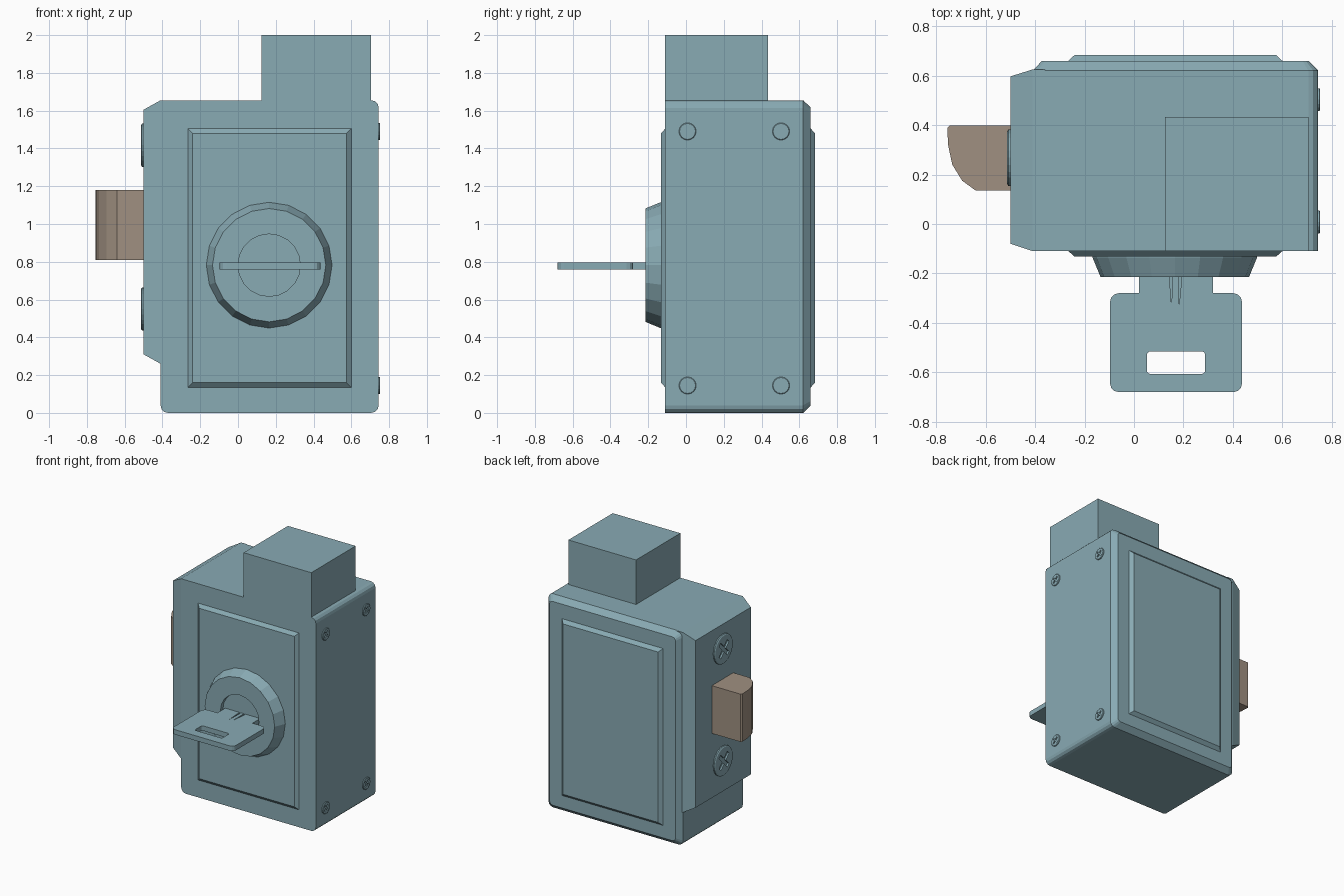
import bpy
import bmesh
from math import cos, sin, pi, radians

if "Cube" in bpy.data.objects:
    bpy.data.objects.remove(bpy.data.objects["Cube"], do_unlink=True)


def make_material(name, color):
    mat = bpy.data.materials.new(name)
    mat.use_nodes = True
    mat.diffuse_color = color
    mat.node_tree.nodes["Principled BSDF"].inputs["Base Color"].default_value = color
    return mat


steel = make_material("blue grey steel", (0.25, 0.405, 0.455, 1))
brass = make_material("dull brass", (0.35, 0.28, 0.22, 1))


# Outline helpers, all in the plane across the loft axis
def rect(u0, u1, v0, v1, inset=0):
    u0, u1, v0, v1 = u0 + inset, u1 - inset, v0 + inset, v1 - inset
    return [(u0, v0), (u1, v0), (u1, v1), (u0, v1)]


def rounded(u0, u1, v0, v1, r, inset=0, steps=3):
    centres = rect(u0, u1, v0, v1, inset + r)
    pts = []
    for i, (u, v) in enumerate(centres):
        for s in range(steps + 1):
            a = pi + (i + s / steps) * pi / 2
            pts.append((u + r * cos(a), v + r * sin(a)))
    return pts


def circle(u, v, r, n):
    return [(u + r * cos(2 * pi * i / n), v + r * sin(2 * pi * i / n)) for i in range(n)]


# Skin a closed solid through (depth, outline) sections along an axis
def loft(name, axis, sections, mat=steel):
    place = {"X": lambda d, u, v: (d, u, v),
             "Y": lambda d, u, v: (u, d, v),
             "Z": lambda d, u, v: (u, v, d)}[axis]
    bm = bmesh.new()
    rings = [[bm.verts.new(place(d, u, v)) for u, v in outline] for d, outline in sections]
    for a, b in zip(rings, rings[1:]):
        for i in range(len(a)):
            j = (i + 1) % len(a)
            bm.faces.new((a[i], a[j], b[j], b[i]))
    bm.faces.new(rings[0])
    bm.faces.new(rings[-1])
    bmesh.ops.recalc_face_normals(bm, faces=bm.faces)
    mesh = bpy.data.meshes.new(name)
    bm.to_mesh(mesh)
    bm.free()
    mesh.materials.append(mat)
    obj = bpy.data.objects.new(name, mesh)
    bpy.context.collection.objects.link(obj)
    return obj


# Apply a boolean and discard the helper object
def combine(obj, helper, operation):
    helper.hide_render = True
    mod = obj.modifiers.new("combine", "BOOLEAN")
    mod.operation = operation
    mod.solver = "EXACT"
    mod.object = helper
    bpy.context.view_layer.objects.active = obj
    bpy.ops.object.modifier_apply(modifier=mod.name)
    bpy.data.objects.remove(helper, do_unlink=True)


# Case with rounded corners and a chamfered back rim
case = (-0.41, 0.745, 0, 1.655)
loft("case", "Y", [(-0.11, rounded(*case, 0.04)),
                   (0.62, rounded(*case, 0.04)),
                   (0.66, rounded(*case, 0.025, inset=0.038))])

# Tapered strike-side plate
loft("side_plate", "X", [(-0.36, rect(-0.11, 0.625, 0.26, 1.655)),
                         (-0.41, rect(-0.11, 0.625, 0.26, 1.655)),
                         (-0.5, rect(-0.08, 0.597, 0.31, 1.605))])

# Square housing on top
loft("top_block", "Z", [(1.6, rect(0.125, 0.705, -0.11, 0.433)),
                        (2.0, rect(0.125, 0.705, -0.11, 0.433))])

# Raised front and back panels
panel = (-0.265, 0.6, 0.135, 1.505)
for name, base, face in (("front_panel", -0.11, -0.132), ("back_panel", 0.66, 0.684)):
    loft(name, "Y", [(base, rect(*panel)), (face, rect(*panel, inset=0.025))])

# Cylinder collar with a recessed plug
cx, cz = 0.165, 0.782
loft("cylinder_collar", "Y", [(d, circle(cx, cz, r, 20)) for d, r in
                              ((-0.12, 0.333), (-0.135, 0.333), (-0.215, 0.3),
                               (-0.215, 0.165), (-0.185, 0.165))])

# Key: bow, shoulder, slot and two tapered grooves
low, high = 0.758, 0.796
key = loft("key", "Z", [(d, rounded(-0.097, 0.437, -0.68, -0.28, 0.035)) for d in (low, high)])
shoulder = loft("key_shoulder", "Z", [(d, rect(0.02, 0.32, -0.3, -0.15)) for d in (low, high)])
combine(key, shoulder, "UNION")
slot = loft("slot_cutter", "Z",
            [(d, rounded(0.052, 0.288, -0.607, -0.515, 0.015)) for d in (0.7, 0.85)])
combine(key, slot, "DIFFERENCE")
for x0, x1, tip in ((0.138, 0.156, 0.152), (0.18, 0.2, 0.182)):
    groove = loft("groove_cutter", "Z", [(d, [(x0, -0.14), (tip, -0.335), (x1, -0.14)])
                                         for d in (low + 0.012, 0.85)])
    combine(key, groove, "DIFFERENCE")

# Sprung latch bolt with a curved leading face
latch = [(-0.45, 0.398), (-0.745, 0.398), (-0.755, 0.388), (-0.752, 0.32),
         (-0.735, 0.24), (-0.695, 0.175), (-0.64, 0.135), (-0.45, 0.135)]
loft("latch_bolt", "Z", [(0.81, latch), (1.18, latch)], brass)


# Cross-head screw standing proud of a side face
def screw(name, x, y, z, r, height, sides):
    out = 1 if x > 0 else -1
    top = x + out * height
    head = loft(name, "X", [(x - out * 0.02, circle(y, z, r, sides)),
                            (x + out * height * 0.6, circle(y, z, r, sides)),
                            (top, circle(y, z, r * 0.92, sides))])
    arm, half = r * 0.62, r * 0.13
    plus = [(half, half), (half, arm), (-half, arm), (-half, half),
            (-arm, half), (-arm, -half), (-half, -half), (-half, -arm),
            (half, -arm), (half, -half), (arm, -half), (arm, half)]
    c = cos(radians(45))
    cross = [(y + c * (u - v), z + c * (u + v)) for u, v in plus]
    cutter = loft("cross_cutter", "X", [(x + out * height * 0.15, cross),
                                        (top + out * 0.02, cross)])
    combine(head, cutter, "DIFFERENCE")


for label, z in (("upper", 1.417), ("lower", 0.55)):
    screw(label + "_plate_screw", -0.5, 0.268, z, 0.114, 0.014, 24)
for level, z in (("upper", 1.49), ("lower", 0.145)):
    for side, y in (("front", 0.008), ("back", 0.503)):
        screw(f"{level}_{side}_case_screw", 0.745, y, z, 0.046, 0.008, 16)
